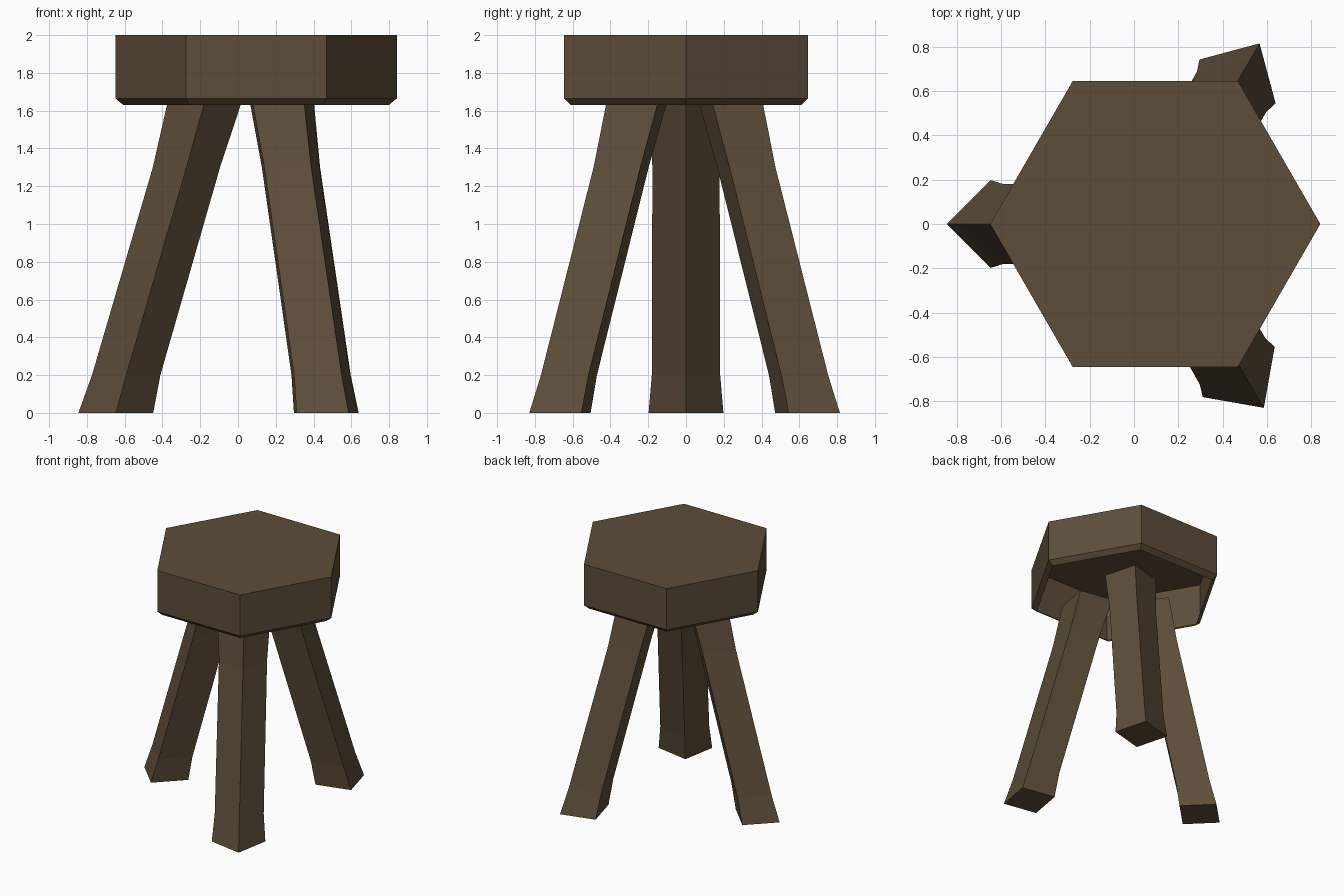
import bpy, bmesh, math
from mathutils import Vector

if "Cube" in bpy.data.objects:
    bpy.data.objects.remove(bpy.data.objects["Cube"])

CENTRE_X = 0.096          # axis of the stool

wood = bpy.data.materials.new("dark brown wood")
wood.diffuse_color = (0.110, 0.074, 0.042, 1)
wood.use_nodes = True
wood.node_tree.nodes["Principled BSDF"].inputs["Base Color"].default_value = wood.diffuse_color


def loft(name, rings, cap_first, cap_last):
    """Skin a stack of equal-sized point rings, listed bottom to top."""
    bm = bmesh.new()
    loops = [[bm.verts.new(p) for p in ring] for ring in rings]
    n = len(loops[0])
    for low, high in zip(loops, loops[1:]):
        for i in range(n):
            j = (i + 1) % n
            bm.faces.new((low[i], low[j], high[j], high[i]))
    if cap_first:
        bm.faces.new(loops[0][::-1])
    if cap_last:
        bm.faces.new(loops[-1])
    mesh = bpy.data.meshes.new(name)
    bm.to_mesh(mesh)
    bm.free()
    mesh.materials.append(wood)
    obj = bpy.data.objects.new(name, mesh)
    bpy.context.collection.objects.link(obj)
    return obj


def ring(centre, radius, z, sides, turn):
    """Regular polygon at height z with one corner pointing along turn."""
    return [Vector((centre[0] + radius * math.cos(turn + math.tau * i / sides),
                    centre[1] + radius * math.sin(turn + math.tau * i / sides), z))
            for i in range(sides)]


# Seat: hexagonal shell, chamfered lower rim, open underneath
loft("seat", [ring((CENTRE_X, 0), r, z, 6, 0)
              for r, z in ((0.703, 1.63), (0.745, 1.665), (0.745, 2.0))], False, True)

# Legs: splayed square posts, corner outwards, with a flared foot
# (distance from the axis, half diagonal, height)
LEG = ((0.743, 0.198, 0), (0.688, 0.181, 0.2), (0.369, 0.178, 1.3), (0.277, 0.195, 1.63))


def leg(name, angle, twist=0, shift=(0, 0)):
    a = math.radians(angle)
    rings = [ring((CENTRE_X + d * math.cos(a) + shift[0], d * math.sin(a) + shift[1]),
                  r, z, 4, a + math.radians(twist)) for d, r, z in LEG]
    return loft(name, rings, True, True)


leg("left_leg", 180)
leg("back_leg", 60)
leg("front_leg", -60, 5, (0.005, -0.024))
